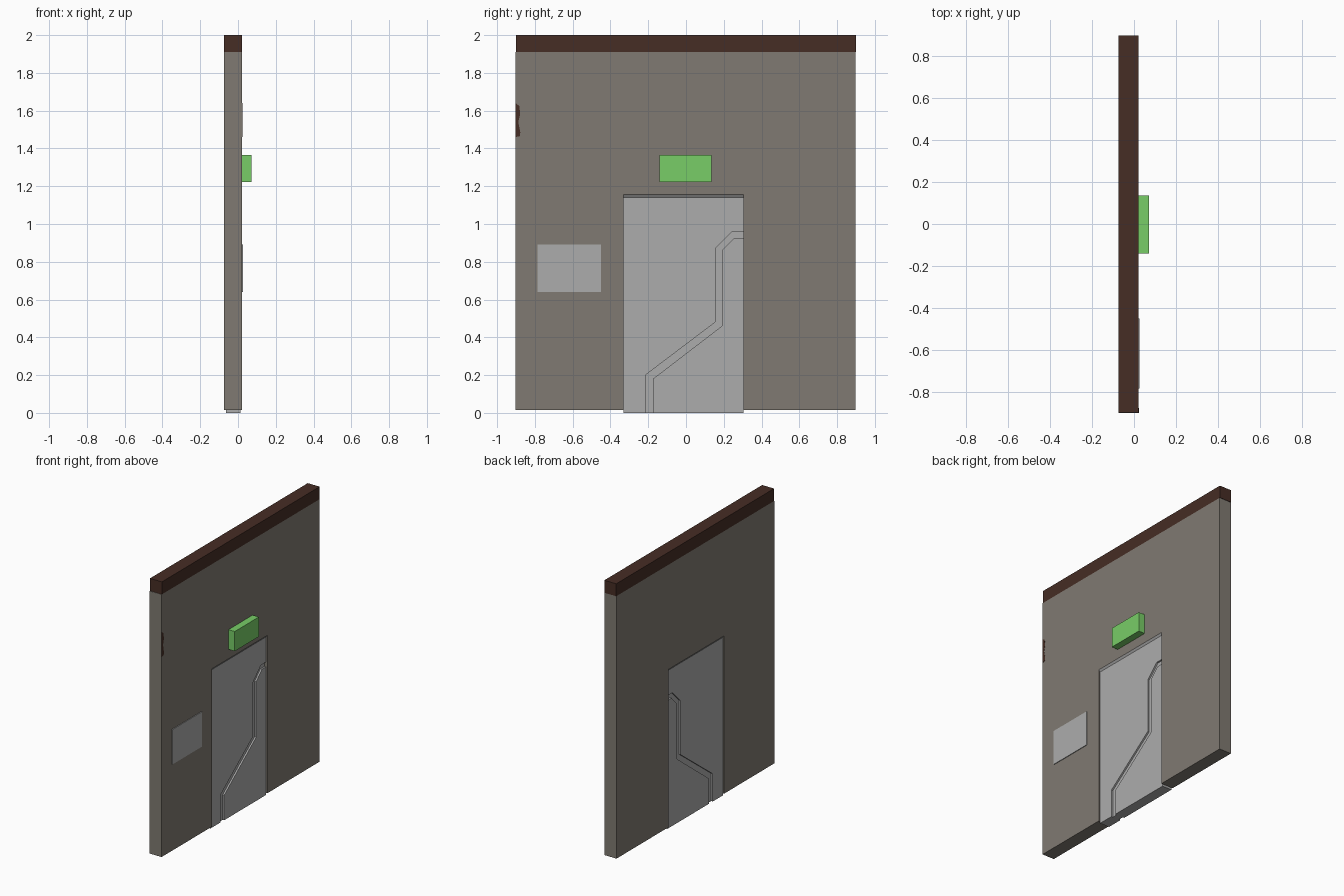
import bpy, bmesh
from mathutils import Vector

if "Cube" in bpy.data.objects:
    bpy.data.objects.remove(bpy.data.objects["Cube"])


def material(name, rgb):
    m = bpy.data.materials.new(name)
    m.diffuse_color = (*rgb, 1)
    m.use_nodes = True
    m.node_tree.nodes["Principled BSDF"].inputs["Base Color"].default_value = m.diffuse_color
    return m


STONE = material("warm grey wall", (0.216, 0.195, 0.168))
BROWN = material("dark brown", (0.061, 0.026, 0.018))
METAL = material("light grey metal", (0.413, 0.413, 0.413))
GREEN = material("sign green", (0.188, 0.610, 0.136))


def prism(name, pts, lo, hi, mat, axis="x"):
    """Extrude a profile along x (points are y,z) or along y (points are x,z)."""
    bm = bmesh.new()
    if axis == "x":
        vs = [bm.verts.new((lo, a, b)) for a, b in pts]
        step = Vector((hi - lo, 0, 0))
    else:
        vs = [bm.verts.new((a, lo, b)) for a, b in pts]
        step = Vector((0, hi - lo, 0))
    face = bm.faces.new(vs)
    ext = bmesh.ops.extrude_face_region(bm, geom=[face], use_keep_orig=True)
    bmesh.ops.translate(bm, vec=step, verts=[v for v in ext["geom"] if isinstance(v, bmesh.types.BMVert)])
    bmesh.ops.recalc_face_normals(bm, faces=bm.faces)
    me = bpy.data.meshes.new(name)
    bm.to_mesh(me)
    bm.free()
    me.materials.append(mat)
    ob = bpy.data.objects.new(name, me)
    bpy.context.collection.objects.link(ob)
    return ob


def rect(y0, y1, z0, z1):
    return [(y0, z0), (y1, z0), (y1, z1), (y0, z1)]


BACK, FRONT = -0.073, 0.022          # wall faces
D0, D1, DTOP = -0.33, 0.305, 1.155   # door opening

# wall with a door opening
prism("wall", [(-0.903, 0.015), (D0, 0.015), (D0, DTOP), (D1, DTOP), (D1, 0.015),
               (0.897, 0.015), (0.897, 1.91), (-0.903, 1.91)], BACK, FRONT, STONE)

# brown coping along the top
prism("top_trim", rect(-0.9, 0.9, 1.91, 2.0), BACK, FRONT, BROWN)

# door: thin core with two raised leaves, leaving a stepped seam between them
IN = 0.010
b, f = BACK + IN, FRONT - IN
prism("door_core", rect(D0, D1, 0, DTOP), b + 0.012, f - 0.012, METAL)
left_edge = [(-0.215, 0), (-0.215, 0.2), (0.155, 0.48), (0.155, 0.87), (0.245, 0.96), (D1, 0.96)]
right_edge = [(-0.175, 0), (-0.175, 0.18), (0.19, 0.46), (0.19, 0.86), (0.255, 0.925), (D1, 0.925)]
prism("door_leaf_left", [(D0, 0)] + left_edge + [(D1, DTOP), (D0, DTOP)], b, f, METAL)
prism("door_leaf_right", right_edge + [(D1, 0)], b, f, METAL)

# sloped head strip over the door on each side
for name, face, inner in (("front", FRONT, f), ("back", BACK, b)):
    prism("door_head_" + name, [(face, DTOP), (inner, DTOP), (inner, DTOP - 0.014)], D0, D1, METAL, "y")

# lit sign box and wall plate
prism("sign_box", rect(-0.14, 0.135, 1.223, 1.365), FRONT, 0.072, GREEN)
prism("wall_plate", rect(-0.785, -0.45, 0.64, 0.892), FRONT - 0.002, 0.027, METAL)

# brown chip at the wall edge
prism("edge_chip", [(-0.903, 1.46), (-0.88, 1.465), (-0.877, 1.485), (-0.888, 1.54),
                    (-0.878, 1.58), (-0.882, 1.625), (-0.903, 1.64)], FRONT - 0.002, FRONT + 0.001, BROWN)
